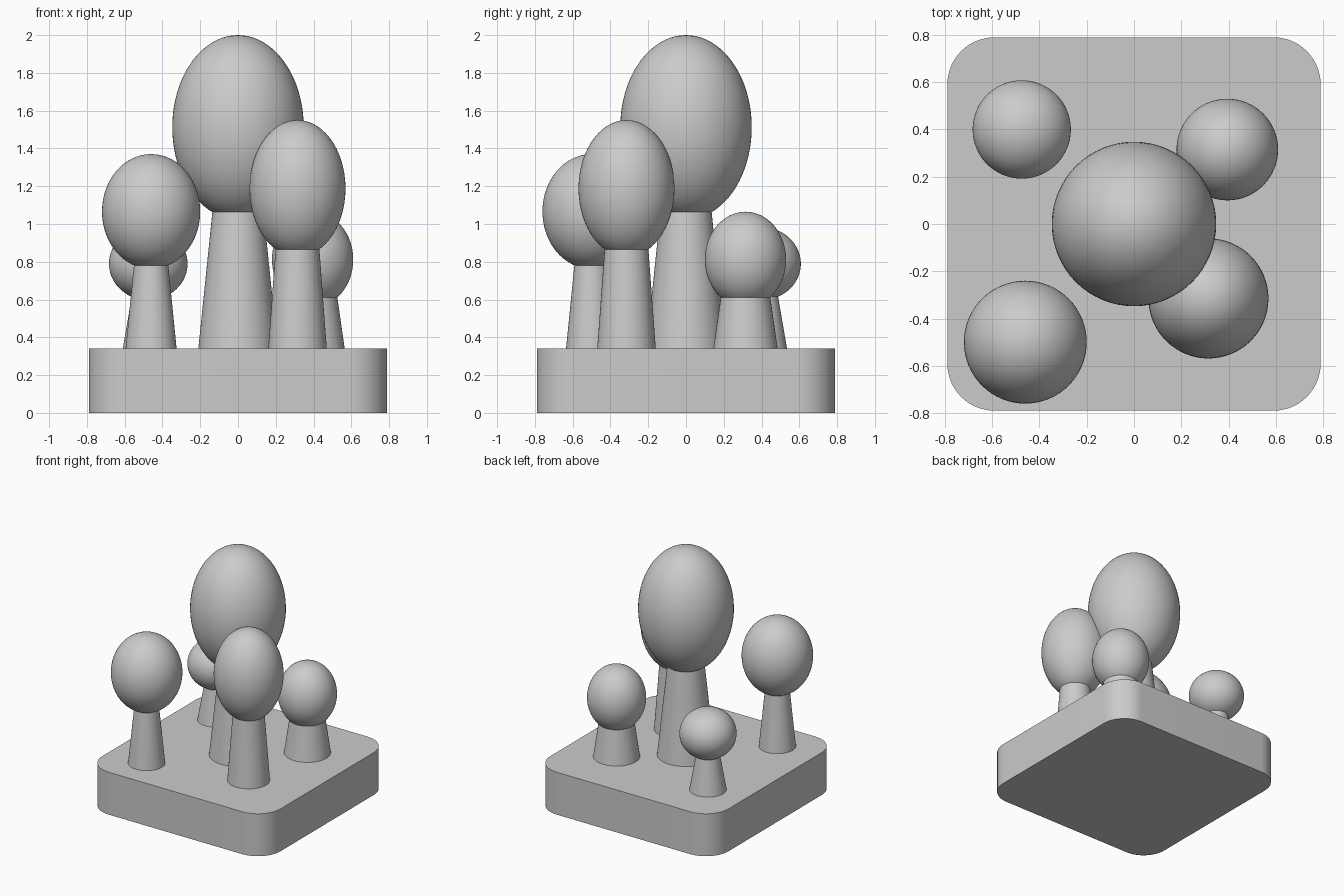
import bpy, bmesh, math

cube = bpy.data.objects.get("Cube")
if cube:
    bpy.data.objects.remove(cube, do_unlink=True)

grey = bpy.data.materials.new("plain_grey")
grey.use_nodes = True
colour = (0.6, 0.6, 0.6, 1)
grey.diffuse_color = colour
grey.node_tree.nodes["Principled BSDF"].inputs["Base Color"].default_value = colour

BASE_TOP = 0.34


def finish(name):
    """Name the active object, colour it and smooth its curved sides."""
    obj = bpy.context.object
    obj.name = name
    obj.data.materials.append(grey)
    bpy.ops.object.shade_smooth_by_angle(angle=math.radians(35))
    return obj


def add_base(half, radius):
    """Square slab with rounded vertical corners."""
    bpy.ops.mesh.primitive_cube_add(size=1, location=(0, 0, BASE_TOP / 2))
    obj = bpy.context.object
    obj.scale = (2 * half, 2 * half, BASE_TOP)
    bpy.ops.object.transform_apply(location=False, rotation=False)
    bm = bmesh.new()
    bm.from_mesh(obj.data)
    uprights = [e for e in bm.edges
                if abs(e.verts[0].co.z - e.verts[1].co.z) > BASE_TOP / 2]
    bmesh.ops.bevel(bm, geom=uprights, offset=radius, segments=16,
                    profile=0.5, affect='EDGES')
    bm.to_mesh(obj.data)
    bm.free()
    finish("base")


def add_tree(name, x, y, foot, neck, neck_z, crown_r, crown_h, crown_z):
    """Tapered trunk ending just inside an egg-shaped crown."""
    rise = neck_z - BASE_TOP
    bpy.ops.mesh.primitive_cone_add(vertices=64, radius1=foot, radius2=neck, depth=rise,
                                    location=(x, y, BASE_TOP + rise / 2))
    finish(name + "_trunk")
    bpy.ops.mesh.primitive_uv_sphere_add(segments=64, ring_count=40, radius=1,
                                         location=(x, y, crown_z))
    bpy.context.object.scale = (crown_r, crown_r, crown_h)
    bpy.ops.object.transform_apply(location=False, rotation=False)
    finish(name + "_crown")


add_base(0.79, 0.2)
add_tree("centre", 0, 0, 0.21, 0.135, 1.07, 0.348, 0.488, 1.512)
add_tree("front_right", -0.46, -0.5, 0.135, 0.09, 0.79, 0.26, 0.304, 1.066)
add_tree("front_left", 0.315, -0.315, 0.155, 0.115, 0.88, 0.254, 0.362, 1.188)
add_tree("back_left", 0.395, 0.315, 0.17, 0.13, 0.62, 0.215, 0.253, 0.812)
add_tree("back_right", -0.475, 0.4, 0.135, 0.085, 0.63, 0.208, 0.193, 0.79)
